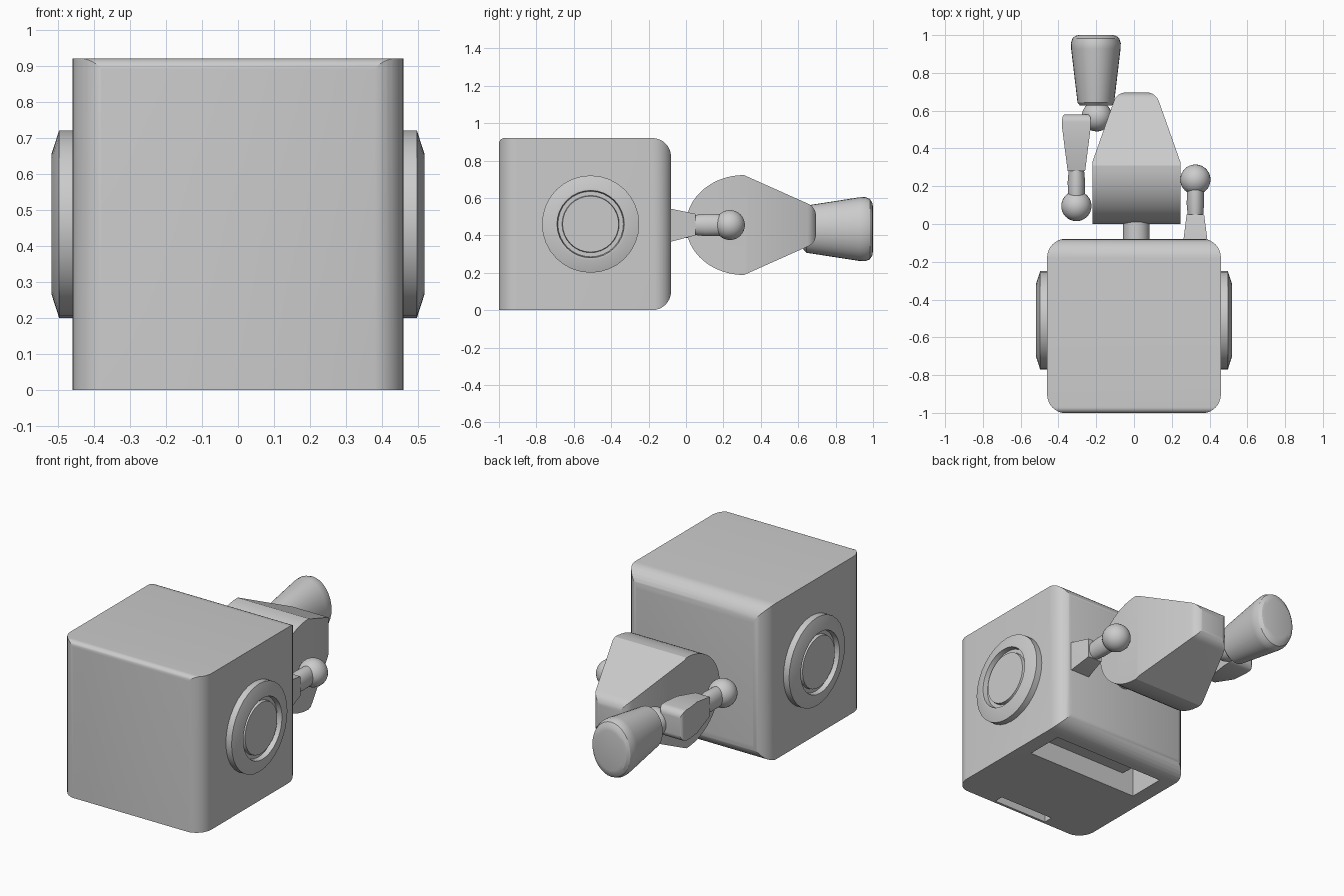
import bpy, bmesh, math
from mathutils import Vector, Matrix

if "Cube" in bpy.data.objects:
    bpy.data.objects.remove(bpy.data.objects["Cube"])

# Single plain grey
grey = bpy.data.materials.new("plain_grey")
grey.use_nodes = True
GREY = (0.6, 0.6, 0.6, 1)
grey.diffuse_color = GREY
grey.node_tree.nodes["Principled BSDF"].inputs["Base Color"].default_value = GREY


def make(name, bm):
    bmesh.ops.recalc_face_normals(bm, faces=bm.faces[:])
    mesh = bpy.data.meshes.new(name)
    bm.to_mesh(mesh)
    bm.free()
    mesh.materials.append(grey)
    ob = bpy.data.objects.new(name, mesh)
    bpy.context.collection.objects.link(ob)
    return ob


def activate(ob):
    bpy.ops.object.select_all(action='DESELECT')
    ob.select_set(True)
    bpy.context.view_layer.objects.active = ob


def smooth(ob, degrees=25):
    activate(ob)
    bpy.ops.object.shade_smooth_by_angle(angle=math.radians(degrees))
    return ob


def boolean(ob, tool, operation):
    mod = ob.modifiers.new("boolean", 'BOOLEAN')
    mod.operation = operation
    mod.solver = 'EXACT'
    mod.object = tool
    activate(ob)
    bpy.ops.object.modifier_apply(modifier=mod.name)
    bpy.data.objects.remove(tool)
    return ob


def fillet(corners, steps=8):
    """Outline from (a, b, radius) corners, each rounded by its radius."""
    out, n = [], len(corners)
    for i, (a, b, r) in enumerate(corners):
        p = Vector((a, b))
        if not r:
            out.append(p)
            continue
        u = (Vector(corners[i - 1][:2]) - p).normalized()
        v = (Vector(corners[(i + 1) % n][:2]) - p).normalized()
        half = u.angle(v) / 2
        centre = p + (u + v).normalized() * (r / math.sin(half))
        tangent = r / math.tan(half)
        s = (p + u * tangent - centre).normalized()
        e = (p + v * tangent - centre).normalized()
        sweep = math.pi - 2 * half
        for k in range(steps + 1):
            t = k / steps
            arm_dir = (s * math.sin((1 - t) * sweep) + e * math.sin(t * sweep)) / math.sin(sweep)
            out.append(centre + arm_dir * r)
    return out


def prism(name, outline, axis, lo, hi):
    """Extrude an outline: (y, z) along x, or (x, y) along z."""
    bm = bmesh.new()
    place = (lambda p, t: (t, p[0], p[1])) if axis == 'x' else (lambda p, t: (p[0], p[1], t))
    low = [bm.verts.new(place(p, lo)) for p in outline]
    high = [bm.verts.new(place(p, hi)) for p in outline]
    bm.faces.new(low)
    bm.faces.new(high)
    for i in range(len(low)):
        bm.faces.new((low[i - 1], low[i], high[i], high[i - 1]))
    return make(name, bm)


def two_way(name, plan, side, xs, zs):
    """Solid whose top and side outlines are both given."""
    ob = prism(name, fillet(plan), 'z', *zs)
    return boolean(ob, prism("side_outline", fillet(side), 'x', *xs), 'INTERSECT')


def lathe(name, profile, direction, centre, scale=(1, 1, 1), sides=32):
    """Turn (radius, distance) points about an axis through the centre."""
    bm = bmesh.new()
    vs = [bm.verts.new((r, 0, t)) for r, t in profile]
    edges = [bm.edges.new(pair) for pair in zip(vs, vs[1:])]
    bmesh.ops.spin(bm, geom=vs + edges, axis=(0, 0, 1), cent=(0, 0, 0),
                   angle=math.tau, steps=sides, use_merge=False)
    bmesh.ops.remove_doubles(bm, verts=bm.verts[:], dist=0.0005)
    turn = Vector(direction).to_track_quat('Z', 'Y').to_matrix().to_4x4()
    bm.transform(Matrix.Translation(centre) @ Matrix.Diagonal((*scale, 1)) @ turn)
    return smooth(make(name, bm))


def ball(name, centre, radius):
    bm = bmesh.new()
    bmesh.ops.create_uvsphere(bm, u_segments=32, v_segments=16, radius=radius)
    bm.transform(Matrix.Translation(centre))
    return smooth(make(name, bm))


def box(name, x, y, z):
    return prism(name, [(y[0], z[0]), (y[1], z[0]), (y[1], z[1]), (y[0], z[1])], 'x', *x)


MID = 0.455  # height of the shared axis

# Block head, with a rear opening and a front slot underneath
W, BACK, TOP = 0.46, -0.08, 0.92
head = two_way(
    "block_head",
    [(-W, -1.002, 0.1), (W, -1.002, 0.1), (W, BACK + 0.002, 0.1), (-W, BACK + 0.002, 0.1)],
    [(-1, 0, 0), (BACK, 0, 0.1), (BACK, TOP, 0.1), (-1, TOP, 0.03)],
    (-1, 1), (-0.2, 1.2))
boolean(head, box("rear_opening", (-0.37, 0.37), (-0.45, -0.22), (-0.1, 0.4)), 'DIFFERENCE')
boolean(head, box("front_slot", (-0.18, 0.18), (-0.985, -0.93), (-0.1, 0.2)), 'DIFFERENCE')
smooth(head)
lathe("inner_socket", [(0, 0), (0.3, 0), (0.3, 0.4), (0, 0.4)], (0, 0, 1), (0, -0.4, 0.12))

# Stepped discs on both sides of the head
for side, label in ((1, "left"), (-1, "right")):
    lathe(label + "_side_disc",
          [(0, 0), (0.26, 0), (0.26, 0.057), (0.195, 0.078), (0.18, 0.078),
           (0.175, 0.05), (0.153, 0.05), (0.15, 0.068), (0, 0.068)],
          (side, 0, 0), (side * 0.44, -0.51, 0.46))

# Neck and tapered torso
lathe("neck", [(0, 0), (0.07, 0), (0.07, 0.2), (0, 0.2)], (0, 1, 0), (0.012, -0.12, MID))
arc = [(0.31 + 0.31 * math.cos(a), MID + 0.267 * math.sin(a), 0)
       for a in (math.pi * (0.5 + k / 32) for k in range(33))]
smooth(two_way(
    "torso",
    [(-0.22, -0.1, 0), (0.245, -0.1, 0), (0.245, 0.33, 0), (0.115, 0.697, 0.07),
     (-0.09, 0.697, 0.07), (-0.22, 0.33, 0)],
    arc + [(0.695, 0.36, 0.07), (0.695, 0.55, 0.07)],
    (-1, 1), (0, 1)), 20)


# Arms: shoulder ball, slim forearm and widening hand, pointing opposite ways
def arm(label, x, y, way):
    ball(label + "_shoulder", (x, y, MID), 0.08)
    lathe(label + "_forearm",
          [(0, 0), (0.04, 0), (0.045, 0.06), (0.046, 0.13), (0.04, 0.2), (0, 0.2)],
          (0, way, 0), (x, y, MID), (1, 1, 1.3))
    near, mid, far = (y + way * t for t in (0.185, 0.33, 0.485))
    flare, tip = mid + way * 0.08, far + way * 0.003
    plan = [(x - 0.045, near - way * 0.01, 0), (x + 0.045, near - way * 0.01, 0),
            (x + 0.075, flare, 0), (x + 0.075, tip, 0.025),
            (x - 0.075, tip, 0.025), (x - 0.075, flare, 0)]
    hand_side = [(near, MID - 0.055, 0), (mid, MID - 0.093, 0), (far, MID - 0.09, 0.04),
                 (far, MID + 0.09, 0.04), (mid, MID + 0.09, 0), (near, MID + 0.06, 0)]
    smooth(two_way(label + "_hand", plan, hand_side, (-1, 1), (0, 1)))


arm("left_arm", 0.325, 0.235, -1)
arm("right_arm", -0.305, 0.095, 1)

# Single leg: hip ball and rounded club-shaped foot
ball("hip_ball", (-0.197, 0.57, 0.44), 0.08)
lathe("club_foot",
      [(0, 0), (0.085, 0), (0.097, 0.015), (0.131, 0.3), (0.132, 0.33), (0.124, 0.355),
       (0.108, 0.368), (0.09, 0.372), (0, 0.372)],
      (0, 1, 0), (-0.202, 0.628, 0.433), (1, 1, 1.3))
